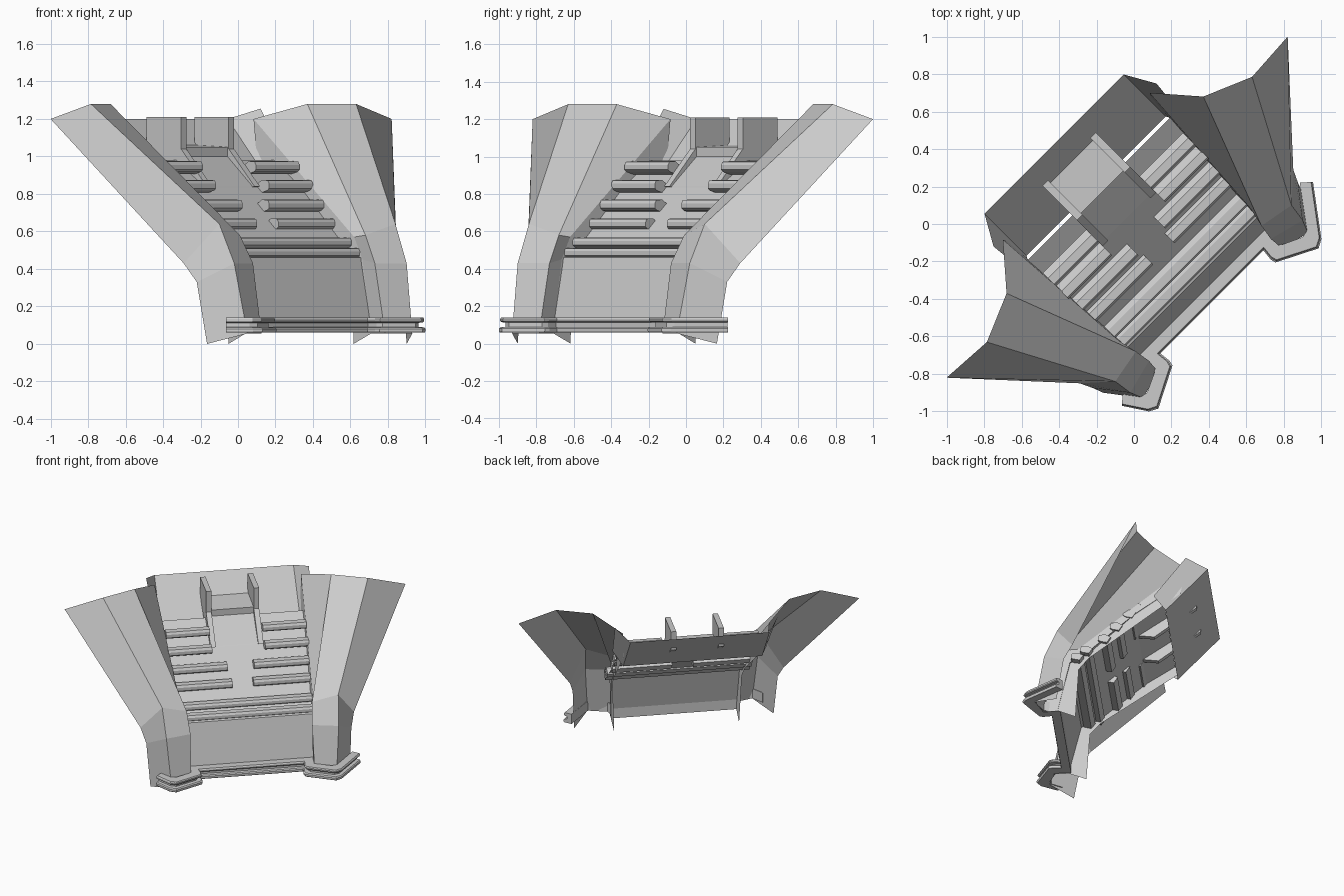
import bpy, bmesh
from math import sqrt

if "Cube" in bpy.data.objects:
    bpy.data.objects.remove(bpy.data.objects["Cube"])

R2 = sqrt(2)

def W(u, v, z):
    """u = sideways, v = towards the open front corner (+x, -y)."""
    return ((u + v) / R2, (u - v) / R2, z)

def mirrored(p):
    return (-p[1], -p[0], p[2])

def finish(name, bm):
    bmesh.ops.recalc_face_normals(bm, faces=bm.faces)
    me = bpy.data.meshes.new(name)
    bm.to_mesh(me)
    bm.free()
    ob = bpy.data.objects.new(name, me)
    bpy.context.collection.objects.link(ob)
    return ob

def loft(name, rows, mirror=False, caps=False, closed=False):
    """Skin faces between neighbouring rows of points."""
    bm = bmesh.new()
    for side in ((False, True) if mirror else (False,)):
        vs = [[bm.verts.new(mirrored(p) if side else p) for p in r] for r in rows]
        n = len(rows[0])
        for a, b in zip(vs, vs[1:]):
            for i in range(n if closed else n - 1):
                j = (i + 1) % n
                bm.faces.new((a[i], a[j], b[j], b[i]))
        if caps:
            bm.faces.new(vs[0])
            bm.faces.new(vs[-1])
    return finish(name, bm)

def extrude(name, profile, u0, u1, mirror=False, solid=False):
    """Run a (v, z) profile sideways from u0 to u1."""
    rows = [[W(u, v, z) for v, z in profile] for u in (u0, u1)]
    return loft(name, rows, mirror, solid, solid)

# Flared side wings: each row is one long fold line, top to bottom
loft("wing", [
    [(.82, 1.0, 1.2), (.85, .29, .43), (.875, .22, .33), (.90, .165, 0)],
    [(.63, .785, 1.28), (.84, .10, .64), (.90, .02, .43), (.93, -.05, .055)],
    [(.37, .68, 1.28), (.68, -.01, .58), (.73, -.08, .43), (.785, -.125, .055)],
    [(.083, .70, 1.2), (.62, .085, .57), (.665, .02, .45), (.71, -.04, .055)],
    [(.10, .665, .99), (.56, .14, .49), (.61, .08, .40), (.617, .05, 0)],
], mirror=True)

# Sloping centre panel
panel = [(.54, -.265, .98), (.53, -.05, .835), (.53, .28, .545), (.51, .38, .48),
         (.50, .44, .46), (.475, .535, .06)]
loft("centre_panel", [[W(s * u, v, z) for u, v, z in panel] for s in (-1, 1)])

# Back plate and its bent side flanges
extrude("back_plate", [(-.603, 1.2), (-.285, .86)], -.525, .525)
loft("plate_flange", [[W(.525, -.603, 1.2), W(.525, -.285, .86)],
                      [W(.615, -.445, 1.255), W(.59, -.2, .95)]], mirror=True)

# Stepped block between two upright fins
extrude("centre_step", [(-.47, 1.06), (-.24, 1.05), (-.24, 1.0), (-.05, .84)], -.165, .165)
extrude("fin", [(-.49, 1.21), (-.23, 1.21), (-.23, 1.04), (-.035, .84),
                (-.17, .82), (-.49, 1.06)], .16, .2, mirror=True, solid=True)

# Ribs and cross bars on the slope
rib = [(-.06, .005), (-.02, .03), (.025, .027), (.035, .01),
       (.035, -.015), (.02, -.027), (-.03, -.04)]
for i, (v, z, u0) in enumerate([(-.10, .945, .2), (0, .845, .2),
                                (.10, .74, .1), (.19, .64, .08)]):
    extrude("rib_%d" % (i + 1), [(v + a, z + b) for a, b in rib],
            u0, .53, mirror=True, solid=True)
for i, (v, z) in enumerate([(.325, .54), (.395, .485)]):
    extrude("cross_bar_%d" % (i + 1), [(v + a, z + b * .9) for a, b in rib],
            -.545, .545, solid=True)

# Double-lipped skirting round the foot: profile slides between two paths
inner = [(.885, .22), (.92, -.04), (.90, -.07), (.79, -.11), (.75, -.09), (.70, -.03)]
outer = [(.955, .225), (1.0, -.08), (.985, -.13), (.755, -.205), (.73, -.19), (.69, -.14)]
lip = [(0, .06), (.95, .06), (1, .068), (1, .08), (.9, .088), (.55, .09),
       (.55, .112), (.85, .115), (.92, .122), (.92, .132), (.85, .14), (0, .14)]

def section(a, b):
    return [(a[0] + (b[0] - a[0]) * t, a[1] + (b[1] - a[1]) * t, z) for t, z in lip]

half = [section(a, b) for a, b in zip(inner, outer)]
path = half + [[mirrored(p) for p in r] for r in reversed(half[1:])]
path.append(section((-.06, -.905), (-.065, -.97)))   # shorter end on the left foot
loft("foot_trim", path, caps=True, closed=True)
